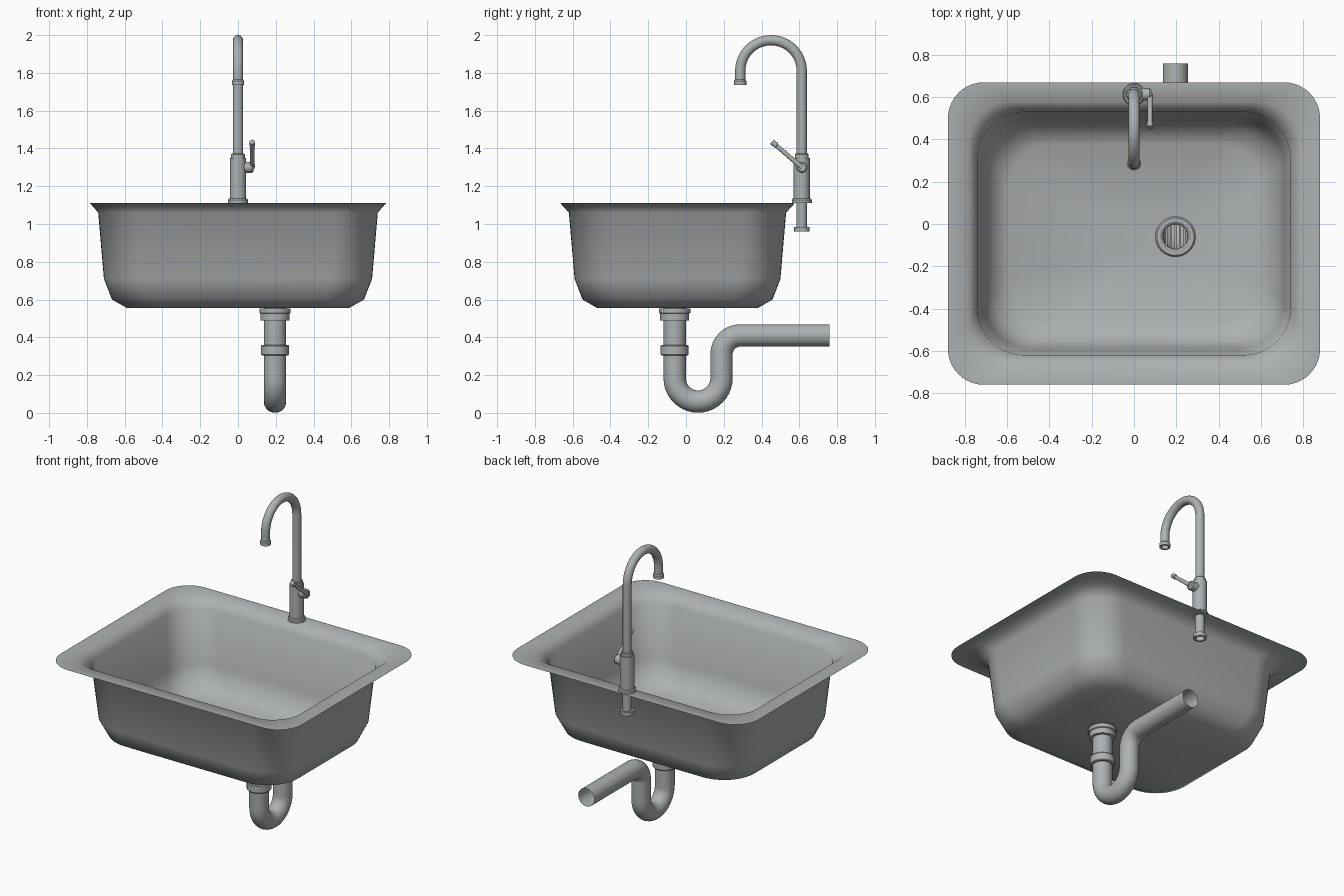
import bpy, bmesh, math
from mathutils import Vector

if "Cube" in bpy.data.objects:
    bpy.data.objects.remove(bpy.data.objects["Cube"])

steel = bpy.data.materials.new("brushed_steel")
steel.diffuse_color = (0.42, 0.44, 0.44, 1)
steel.use_nodes = True
steel.node_tree.nodes["Principled BSDF"].inputs["Base Color"].default_value = steel.diffuse_color


def loft(name, rings, cap=False, angle=35, loop=False):
    """Join rings of equal point count with quads; optionally cap both ends."""
    bm = bmesh.new()
    vs = [[bm.verts.new(p) for p in r] for r in rings]
    n = len(vs[0])
    pairs = list(zip(vs, vs[1:])) + ([(vs[-1], vs[0])] if loop else [])
    for a, b in pairs:
        for i in range(n):
            j = (i + 1) % n
            bm.faces.new((a[i], a[j], b[j], b[i]))
    if cap:
        bm.faces.new(vs[0][::-1])
        bm.faces.new(vs[-1])
    if cap or loop:
        bmesh.ops.recalc_face_normals(bm, faces=bm.faces)
    me = bpy.data.meshes.new(name)
    bm.to_mesh(me)
    bm.free()
    for p in me.polygons:
        p.use_smooth = True
    me.set_sharp_from_angle(angle=math.radians(angle))
    me.materials.append(steel)
    ob = bpy.data.objects.new(name, me)
    bpy.context.collection.objects.link(ob)
    return ob


def lathe(name, x, y, profile, cap=False, loop=False, n=32):
    """Revolve (radius, z) points about a vertical axis."""
    ang = [2 * math.pi * i / n for i in range(n)]
    rings = [[(x + r * math.cos(a), y + r * math.sin(a), z) for a in ang] for r, z in profile]
    return loft(name, rings, cap, loop=loop)


def tube(name, x, path, radii, cap=False, n=24):
    """Sweep a circle along a (y, z) path at constant x."""
    pts = [Vector((x, y, z)) for y, z in path]
    if not isinstance(radii, list):
        radii = [radii] * len(pts)
    side = Vector((1, 0, 0))
    rings = []
    for i, p in enumerate(pts):
        t = (pts[min(i + 1, len(pts) - 1)] - pts[max(i - 1, 0)]).normalized()
        up = t.cross(side)
        rings.append([p + radii[i] * (math.cos(a) * side + math.sin(a) * up)
                      for a in (2 * math.pi * k / n for k in range(n))])
    return loft(name, rings, cap)


def arc(cy, cz, r, a0, a1, n):
    return [(cy + r * math.cos(a), cz + r * math.sin(a))
            for a in (math.radians(a0 + (a1 - a0) * i / n) for i in range(n + 1))]


CY = -0.045             # basin centre
DX, DY = 0.196, -0.06   # drain centre
FY = 0.613              # tap centre


def rounded_rect(hx, hy, r, z, seg=10):
    pts = []
    for k, (sx, sy) in enumerate(((1, 1), (-1, 1), (-1, -1), (1, -1))):
        for i in range(seg + 1):
            a = math.radians(90 * k + 90 * i / seg)
            pts.append((sx * (hx - r) + r * math.cos(a), CY + sy * (hy - r) + r * math.sin(a), z))
    return pts


# basin: flat rim, sloped walls, floor with a drain hole
rings = [rounded_rect(*s) for s in (
    (0.88, 0.715, 0.17, 1.112), (0.785, 0.622, 0.2, 1.112), (0.74, 0.575, 0.22, 1.06),
    (0.71, 0.545, 0.22, 0.71), (0.667, 0.503, 0.22, 0.60), (0.587, 0.425, 0.2, 0.555))]
hole = []
for px, py, pz in rings[-1]:
    a = math.atan2(py - DY, px - DX)
    hole.append((DX + 0.078 * math.cos(a), DY + 0.078 * math.sin(a), 0.555))
loft("basin", rings + [hole], angle=80)

# drain: flange, grate, collar
lathe("drain_flange", DX, DY, [(0.058, 0.545), (0.06, 0.557), (0.07, 0.564), (0.088, 0.564),
                               (0.095, 0.556), (0.095, 0.554)])
for i in range(-2, 3):
    o = i * 0.021
    h = math.sqrt(0.059 ** 2 - o * o)
    q = [(-0.005, -h), (0.005, -h), (0.005, h), (-0.005, h)]
    loft("grate_bar", [[(DX + o + u, DY + v, z) for u, v in q] for z in (0.54, 0.55)], True)
lathe("drain_collar", DX, DY, [(0.06, 0.553), (0.083, 0.553), (0.083, 0.53), (0.077, 0.526),
                               (0.077, 0.49), (0.058, 0.49)], loop=True)

# waste pipe with U-bend, open at the wall end
path = [(DY, 0.55), (DY, 0.36)] + arc(0.064, 0.184, 0.124, 180, 360, 20)
path += arc(0.288, 0.31, 0.1, 180, 90, 12) + [(0.76, 0.41)]
tube("waste_pipe", DX, path, 0.059, n=32)
lathe("pipe_nut", DX, DY, [(0.058, 0.305), (0.07, 0.305), (0.074, 0.31), (0.074, 0.355),
                           (0.07, 0.36), (0.058, 0.36)], loop=True)

# tap: body, goose-neck spout, outlet, handle, under-deck stem
lathe("tap_base", 0, FY, [(0.053, 1.112), (0.053, 1.128), (0.048, 1.135)], True)
lathe("tap_body", 0, FY, [(0.043, 1.13), (0.043, 1.35)], True)
lathe("tap_ring", 0, FY, [(0.036, 1.345), (0.036, 1.368), (0.033, 1.372)], True)
SR = 0.163
tube("spout", 0, [(FY, 1.36)] + arc(FY - SR, 1.81, SR, 0, 180, 28) + [(FY - 2 * SR, 1.75)], 0.027)
lathe("spout_outlet", 0, FY - 2 * SR, [(0.022, 1.735), (0.033, 1.735), (0.033, 1.757),
                                       (0.027, 1.764), (0.022, 1.764)], loop=True)
lathe("tap_stem", 0, FY, [(0.028, 0.965), (0.028, 1.112)])
lathe("stem_nut", 0, FY, [(0.027, 0.96), (0.04, 0.96), (0.04, 0.985), (0.027, 0.985)], loop=True)
hub = [[(x, FY + r * math.cos(a), 1.30 + r * math.sin(a)) for a in
        (2 * math.pi * k / 24 for k in range(24))]
       for x, r in ((0.03, 0.029), (0.074, 0.029), (0.082, 0.023))]
loft("handle_hub", hub, True)
d = Vector((-0.158, 0.135))
stops = ((0, 0.013), (0.84, 0.011), (0.85, 0.015), (1.0, 0.015))
tube("handle_lever", 0.076, [(FY + d.x * t, 1.30 + d.y * t) for t, _ in stops],
     [r for _, r in stops], True, 16)
